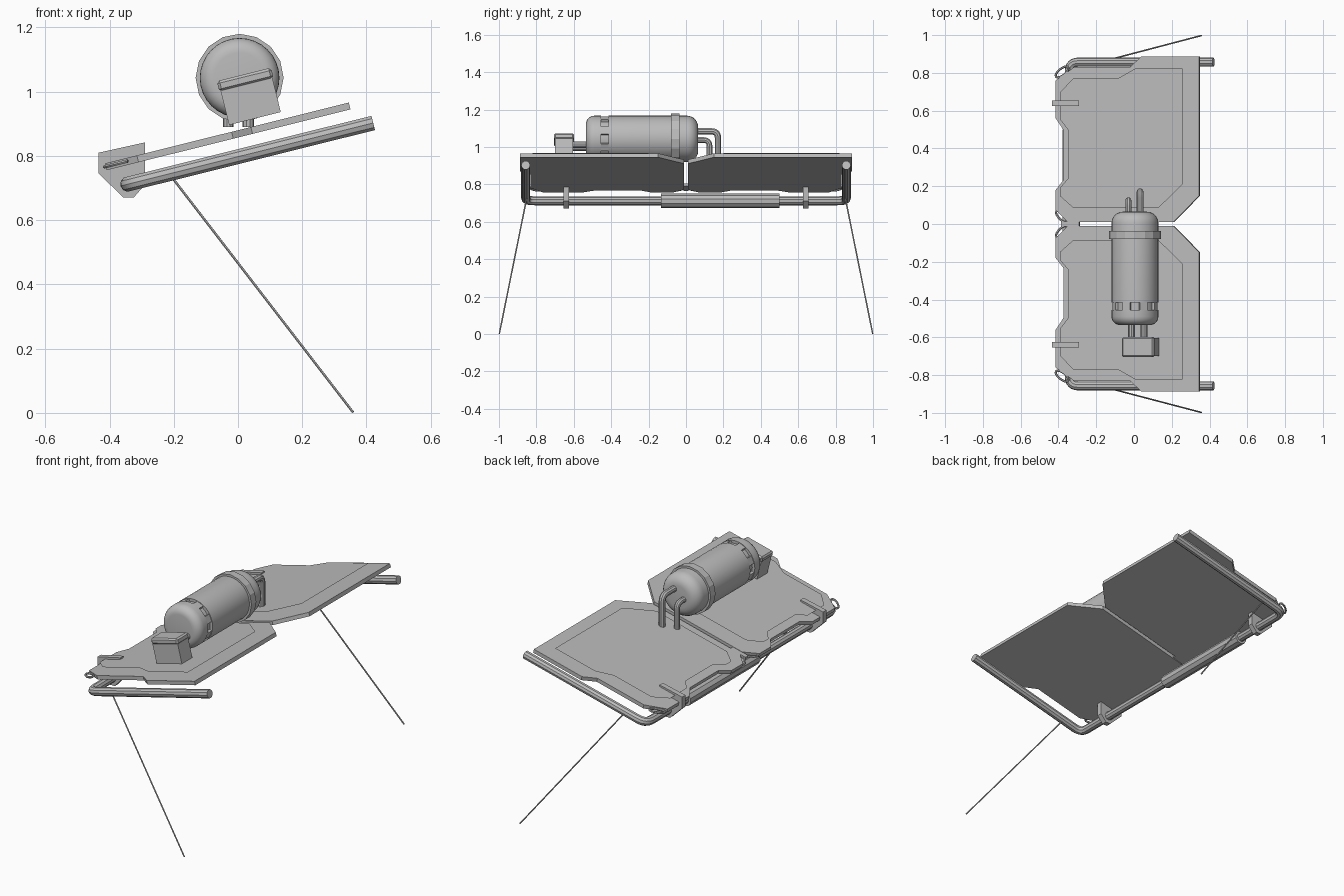
import bpy, bmesh, math
from mathutils import Matrix, Vector

old = bpy.data.objects.get("Cube")
if old:
    bpy.data.objects.remove(old, do_unlink=True)

grey = bpy.data.materials.new("plain_grey")
grey.use_nodes = True
COLOUR = (0.5, 0.5, 0.5, 1)
grey.diffuse_color = COLOUR
grey.node_tree.nodes["Principled BSDF"].inputs["Base Color"].default_value = COLOUR

# The deck is built level, then tilted up towards +x
TILT = Matrix.Translation((0, 0, 0.88)) @ Matrix.Rotation(math.radians(-14), 4, 'Y')
LEVEL = Matrix.Identity(4)
COS = math.cos(math.radians(14))


def finish(name, bm, frame=LEVEL, smooth=False):
    bmesh.ops.recalc_face_normals(bm, faces=bm.faces)
    mesh = bpy.data.meshes.new(name)
    bm.to_mesh(mesh)
    bm.free()
    mesh.transform(frame)
    mesh.materials.append(grey)
    ob = bpy.data.objects.new(name, mesh)
    bpy.context.collection.objects.link(ob)
    if smooth:
        bpy.ops.object.select_all(action='DESELECT')
        ob.select_set(True)
        bpy.context.view_layer.objects.active = ob
        bpy.ops.object.shade_smooth_by_angle(angle=math.radians(35))
    return ob


def prism(name, points, offset, frame=LEVEL, inset=0.0):
    """Extrude a flat outline; inset slopes the sides inwards."""
    bm = bmesh.new()
    face = bm.faces.new([bm.verts.new(p) for p in points])
    face.normal_update()
    offset = Vector(offset)
    base = face.copy()
    if inset:
        bmesh.ops.inset_region(bm, faces=[face], thickness=inset, use_even_offset=True)
        bmesh.ops.translate(bm, verts=face.verts[:], vec=offset)
    else:
        out = bmesh.ops.extrude_face_region(bm, geom=[face])
        moved = [g for g in out["geom"] if isinstance(g, bmesh.types.BMVert)]
        bmesh.ops.translate(bm, verts=moved, vec=offset)
    bmesh.ops.remove_doubles(bm, verts=bm.verts, dist=1e-5)
    return finish(name, bm, frame)


def box(name, centre, size, frame=LEVEL, bevel=0.0):
    bm = bmesh.new()
    bmesh.ops.create_cube(bm, size=1, matrix=Matrix.Translation(centre) @ Matrix.Diagonal((*size, 1)))
    if bevel:
        bmesh.ops.bevel(bm, geom=bm.edges[:], offset=bevel, segments=1, affect='EDGES')
    return finish(name, bm, frame)


def tube(name, path, radius, frame=LEVEL, bend=0.0, sides=16, closed=False):
    """Sweep a circle along a path whose corners are rounded."""
    pts = [Vector(p) for p in path]
    line = [pts[0]]
    for a, b, c in zip(pts, pts[1:], pts[2:]):
        if bend:
            p, q = b + (a - b).normalized() * bend, b + (c - b).normalized() * bend
            line += [p * (1 - t) ** 2 + b * 2 * t * (1 - t) + q * t * t for t in (i / 6 for i in range(7))]
        else:
            line.append(b)
    line.append(pts[-1])
    curve = bpy.data.curves.new(name, 'CURVE')
    curve.dimensions = '3D'
    curve.bevel_depth = radius
    curve.bevel_resolution = sides // 4 - 1
    curve.use_fill_caps = not closed
    spline = curve.splines.new('POLY')
    spline.points.add(len(line) - 1)
    for sp, p in zip(spline.points, line):
        sp.co = (*p, 1)
    spline.use_cyclic_u = closed
    temp = bpy.data.objects.new(name + "_path", curve)
    mesh = bpy.data.meshes.new_from_object(temp)
    bm = bmesh.new()
    bm.from_mesh(mesh)
    bpy.data.objects.remove(temp)
    bmesh.ops.remove_doubles(bm, verts=bm.verts, dist=1e-6)
    return finish(name, bm, frame, smooth=True)


def lathe(name, profile, centre, sides=32, smooth=True):
    """Spin (radius, y) points around the y axis."""
    bm = bmesh.new()
    verts = [bm.verts.new((r, y, 0)) for r, y in profile]
    edges = [bm.edges.new(pair) for pair in zip(verts, verts[1:])]
    bmesh.ops.spin(bm, geom=verts + edges, axis=(0, 1, 0), cent=(0, 0, 0), steps=sides, angle=math.tau)
    bmesh.ops.remove_doubles(bm, verts=bm.verts, dist=1e-5)
    return finish(name, bm, Matrix.Translation(centre), smooth)


def rounded_end(y, r, corner, way):
    """Quarter-round profile from the rim to the flat end at y."""
    arc = [i * math.pi / 12 for i in range(7)]
    return [(r - corner + corner * math.cos(a), y - way * corner * (1 - math.sin(a))) for a in arc] + [(0, y)]


# Half outlines of the deck leaf and its raised plate, seen from above
leaf = [(0.345, 0.888), (0.04, 0.888), (-0.02, 0.832), (-0.315, 0.832), (-0.415, 0.76), (-0.415, 0.56),
        (-0.372, 0.495), (-0.372, 0.235), (-0.415, 0.18), (-0.415, 0.075), (-0.35, 0.011), (0.209, 0.011), (0.345, 0.15)]
plate = [(0.263, 0.822), (0.01, 0.822), (-0.077, 0.772), (-0.315, 0.772), (-0.383, 0.70), (-0.383, 0.55),
         (-0.34, 0.495), (-0.34, 0.245), (-0.383, 0.195), (-0.383, 0.145), (-0.315, 0.085), (0.135, 0.085), (0.263, 0.21)]
# Side profile of the clip that ties the deck to the frame
clip = [(-0.434, 0.81), (-0.29, 0.842), (-0.29, 0.71), (-0.325, 0.67), (-0.356, 0.67), (-0.434, 0.745)]

for side, s in (("left", 1), ("right", -1)):
    prism("deck_leaf_" + side, [(x / COS, s * y, -0.022) for x, y in leaf], (0, 0, 0.022), TILT)
    prism("raised_plate_" + side, [(x / COS, s * y, 0) for x, y in plate], (0, 0, 0.024), TILT, inset=0.013)
    prism("frame_clip_" + side, [(x, s * 0.625, z) for x, z in clip], (0, s * 0.03, 0))
    tube("support_wire_" + side, [(-0.207, s * 0.85, 0.735), (0.358, s * 0.998, 0.002)], 0.004, sides=8)
    # Wire loops on the chamfered corners
    for place, cy, turn in (("outer", 0.805, 0.65), ("inner", 0.04, -0.75)):
        loop = []
        for i in range(16):
            a = math.tau * i / 16
            p = Matrix.Rotation(turn, 2) @ Vector((0.042 * math.cos(a), 0.018 * math.sin(a)))
            loop.append((-0.395 + p.x, s * (cy + p.y), -0.01))
        tube("corner_loop_%s_%s" % (place, side), loop, 0.006, TILT, sides=8, closed=True)

# Hinge bar between the leaves
box("hinge_bar", (-0.35, 0, -0.01), (0.1, 0.026, 0.016), TILT)

# Tubular frame with its grip sleeve
tube("tube_frame", [(0.414, -0.857, -0.08), (-0.373, -0.857, -0.08), (-0.373, 0.857, -0.08), (0.414, 0.857, -0.08)],
     0.024, TILT, bend=0.05)
tube("grip_sleeve", [(-0.373, -0.134, -0.08), (-0.373, 0.499, -0.08)], 0.038, TILT)

# Tank
AXIS = (0.005, 0, 1.043)
lathe("tank_body", [(0, -0.415), (0.124, -0.415)] + rounded_end(0.065, 0.124, 0.06, 1), AXIS)
lathe("tank_band", [(0.12, -0.08), (0.137, -0.08), (0.137, -0.036), (0.12, -0.036)], AXIS, sides=16, smooth=False)
lathe("tank_neck", [(0, -0.47), (0.108, -0.47), (0.108, -0.41), (0, -0.41)], AXIS)
lathe("tank_cap", [(0, -0.455), (0.124, -0.455)] + rounded_end(-0.535, 0.124, 0.045, -1), AXIS)
for i in range(8):
    turn = Matrix.Translation(AXIS) @ Matrix.Rotation(math.tau * (i + 0.5) / 8, 4, 'Y')
    box("neck_rib_%d" % (i + 1), (0, -0.436, 0.108), (0.042, 0.05, 0.024), turn)

# Valve box with a wider lid, joined to the tank by two rods
box("valve_box", (0.06, -0.652, 0.08), (0.166, 0.095, 0.115), TILT)
box("valve_lid", (0.06, -0.652, 0.147), (0.174, 0.106, 0.034), TILT, bevel=0.008)
for i, u in enumerate((0.015, 0.083)):
    tube("valve_rod_%d" % (i + 1), [(u, -0.62, 0.115), (u, -0.52, 0.115)], 0.018, TILT)

# Bent pipes running from the tank down to the deck
for name, x, reach, z, r in (("tall_pipe", 0.032, 0.171, 1.083, 0.018), ("short_pipe", -0.03, 0.126, 1.037, 0.016)):
    tube(name, [(x, 0.03, z), (x, reach, z), (x, reach, 0.89)], r, bend=0.035)
